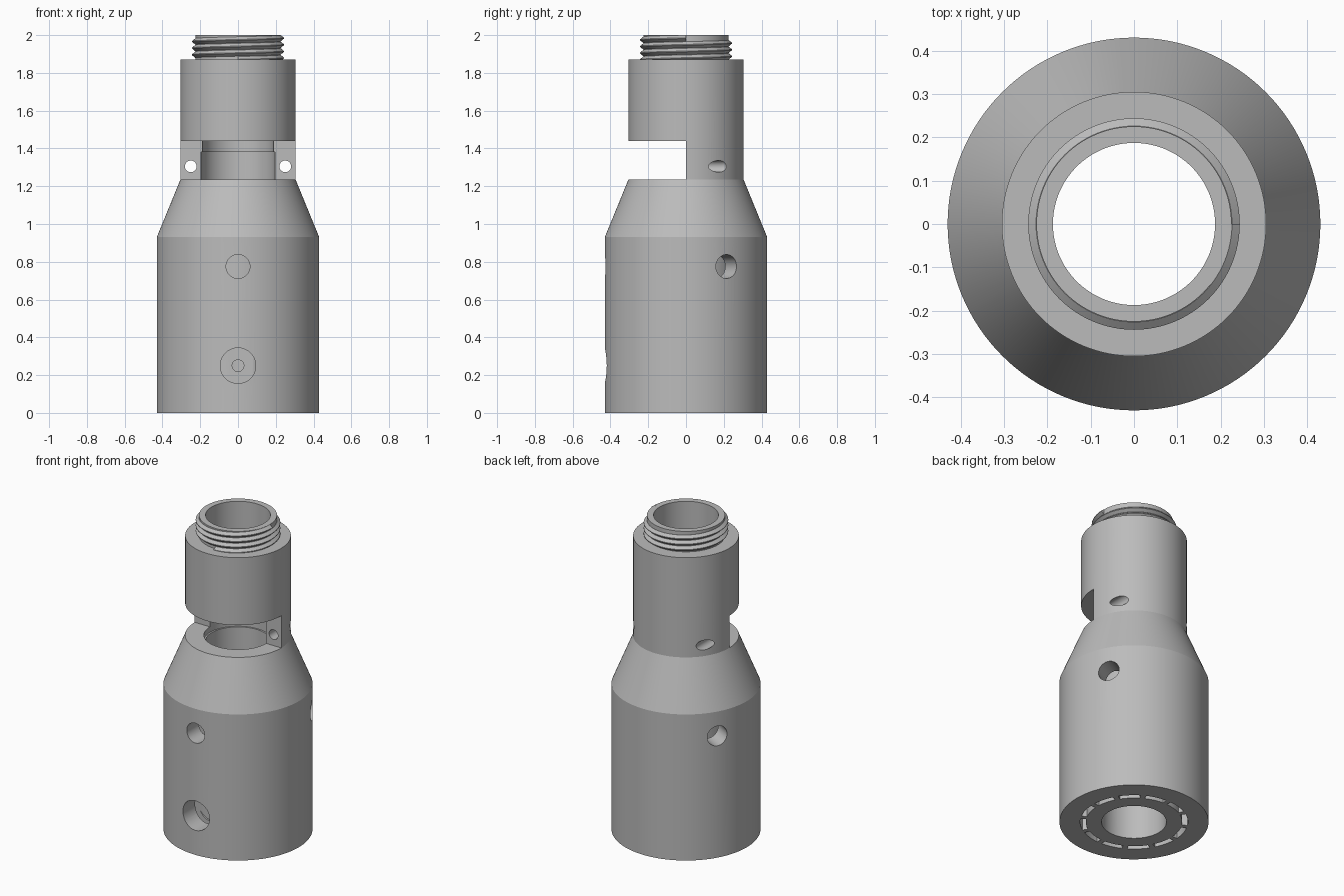
import bpy, bmesh
from math import sin, cos, radians, pi
from mathutils import Vector

cube = bpy.data.objects.get("Cube")
if cube:
    bpy.data.objects.remove(cube, do_unlink=True)

steel = bpy.data.materials.new("grey steel")
steel.use_nodes = True
GREY = (0.5, 0.5, 0.5, 1)
steel.diffuse_color = GREY
steel.node_tree.nodes["Principled BSDF"].inputs["Base Color"].default_value = GREY


def add_object(name, bm):
    bmesh.ops.recalc_face_normals(bm, faces=bm.faces)
    mesh = bpy.data.meshes.new(name)
    bm.to_mesh(mesh)
    bm.free()
    mesh.materials.append(steel)
    ob = bpy.data.objects.new(name, mesh)
    bpy.context.collection.objects.link(ob)
    return ob


def sweep(name, profile, start=0, angle=360, steps=128, rise=0):
    """Turn a closed (radius, height) profile about z, rising if helical."""
    bm = bmesh.new()
    closed = angle == 360 and rise == 0
    rings = []
    for i in range(steps if closed else steps + 1):
        t = i / steps
        a = radians(start + angle * t)
        rings.append([bm.verts.new((r * cos(a), r * sin(a), z + rise * t))
                      for r, z in profile])
    n = len(profile)
    for i in range(steps):
        p, q = rings[i], rings[(i + 1) % len(rings)]
        for j in range(n):
            k = (j + 1) % n
            bm.faces.new((p[j], q[j], q[k], p[k]))
    if not closed:
        bm.faces.new(rings[0])
        bm.faces.new(rings[-1])
    return add_object(name, bm)


def rod(name, start, end, radius):
    """Cylinder between two points."""
    a, b = Vector(start), Vector(end)
    bm = bmesh.new()
    bmesh.ops.create_cone(bm, cap_ends=True, segments=40, radius1=radius,
                          radius2=radius, depth=(b - a).length)
    turn = (b - a).to_track_quat('Z', 'Y').to_matrix()
    bmesh.ops.rotate(bm, verts=bm.verts, matrix=turn)
    bmesh.ops.translate(bm, verts=bm.verts, vec=(a + b) / 2)
    return add_object(name, bm)


def cut(body, cutter):
    cutter.hide_render = True
    mod = body.modifiers.new("cut", 'BOOLEAN')
    mod.operation = 'DIFFERENCE'
    mod.solver = 'EXACT'
    mod.object = cutter
    bpy.context.view_layer.objects.active = body
    bpy.ops.object.modifier_apply(modifier=mod.name)
    bpy.data.objects.remove(cutter, do_unlink=True)


# Turned body with its through bore
BORE, NECK = 0.187, 0.225
body = sweep("body", [(BORE, 0), (0.43, 0), (0.43, 0.93), (0.305, 1.235),
                      (0.305, 1.87), (NECK, 1.87), (NECK, 2), (BORE, 2),
                      (BORE, 1.38), (0.197, 1.38), (0.197, 1.2), (BORE, 1.2)])

# Ring channel and the twelve curved slots that open it at the base
IN, OUT = 0.277, 0.312
cut(body, sweep("channel", [(IN, 0.1), (OUT, 0.1), (OUT, 0.86), (IN, 0.86)]))
for i in range(12):
    cut(body, sweep("slot", [(IN + 0.001, -0.1), (OUT - 0.001, -0.1),
                             (OUT - 0.001, 0.15), (IN + 0.001, 0.15)],
                    start=30 * i + 3, angle=24, steps=8))

# Three radial ports into the channel
for deg in (30, 150, 270):
    d = Vector((cos(radians(deg)), sin(radians(deg)), 0))
    up = Vector((0, 0, 0.775))
    cut(body, rod("port", d * 0.29 + up, d * 0.6 + up, 0.063))

# Stepped hole low on the front
cut(body, rod("counterbore", (0, -0.265, 0.25), (0, -0.6, 0.25), 0.094))
cut(body, rod("pilot_hole", (0, -0.1, 0.25), (0, -0.5, 0.25), 0.031))

# Window through the front half of the collar
bm = bmesh.new()
bmesh.ops.create_cube(bm, size=1)
bmesh.ops.scale(bm, verts=bm.verts, vec=(1, 0.6, 0.205))
bmesh.ops.translate(bm, verts=bm.verts, vec=(0, -0.3, 1.3375))
cut(body, add_object("window", bm))

# Paired holes through the wall behind the window
for side in (-1, 1):
    cut(body, rod("pin_hole", (side * 0.25, -0.1, 1.305),
                  (side * 0.25, 0.5, 1.305), 0.031))

# Helical thread on the neck
thread = sweep("thread", [(0.215, -0.0165), (0.226, -0.0165), (0.244, -0.002),
                          (0.244, 0.002), (0.226, 0.0165), (0.215, 0.0165)],
               start=-90, angle=360 * 3.25, steps=312, rise=0.035 * 3.25)
thread.location.z = 1.87

# Smooth the turned surfaces and keep the machined edges crisp
bpy.ops.object.select_all(action='DESELECT')
for ob in (body, thread):
    ob.select_set(True)
bpy.context.view_layer.objects.active = body
bpy.ops.object.shade_smooth_by_angle(angle=radians(20))
